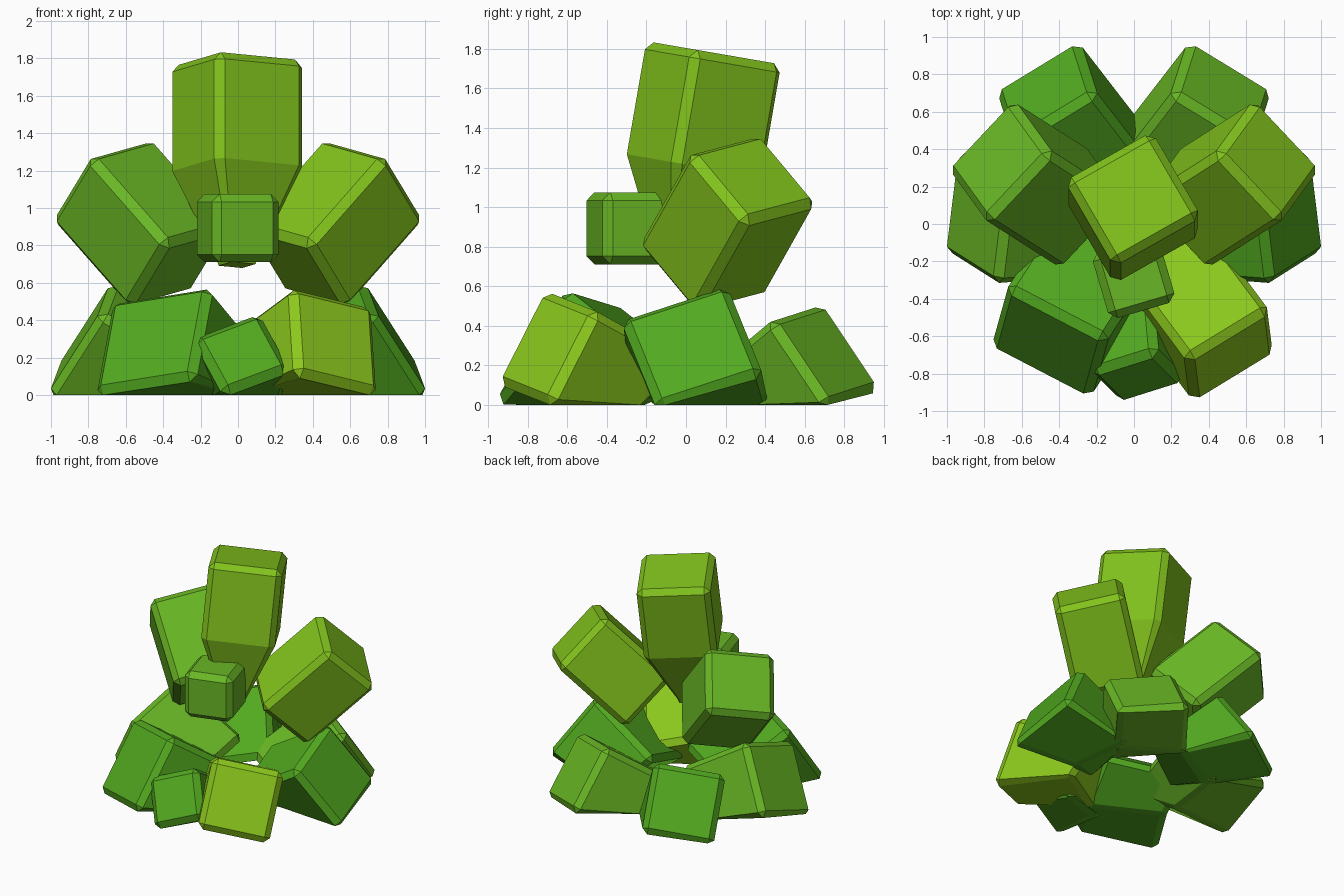
import bpy, bmesh
from mathutils import Vector, Matrix

if "Cube" in bpy.data.objects:
    bpy.data.objects.remove(bpy.data.objects["Cube"])

BEVEL = 0.042


def material(name, rgb):
    m = bpy.data.materials.new(name)
    m.diffuse_color = (*rgb, 1)
    m.use_nodes = True
    m.node_tree.nodes["Principled BSDF"].inputs["Base Color"].default_value = m.diffuse_color
    return m


YELLOW = material("yellow_green", (0.26, 0.58, 0.012))
OLIVE = material("olive_green", (0.22, 0.54, 0.012))
MID = material("mid_green", (0.14, 0.47, 0.018))
GREEN = material("leaf_green", (0.085, 0.40, 0.014))


def leaf(name, mat, tip, normal, edge, width, height, length, tail=0.0):
    """Chamfered block whose outer face is centred on tip, flattened onto the ground."""
    n = Vector(normal).normalized()
    u = Vector(edge)
    u = (u - n * u.dot(n)).normalized()
    v = n.cross(u)
    bm = bmesh.new()
    bmesh.ops.create_cube(bm, size=1)
    for p in bm.verts:
        p.co = Vector((p.co.x * width, p.co.y * height, (p.co.z - 0.5) * (length + tail)))
    bmesh.ops.bevel(bm, geom=bm.edges[:], offset=BEVEL, segments=1,
                    affect='EDGES', clamp_overlap=True)
    if tail:
        # crease, then narrow the lower end into a stalk
        bmesh.ops.bisect_plane(bm, geom=bm.verts[:] + bm.edges[:] + bm.faces[:],
                               plane_co=(0, 0, -length), plane_no=(0, 0, 1))
        for p in bm.verts:
            if p.co.z < -length - 0.01:
                p.co.x *= 0.32
                p.co.y *= 0.32
    basis = Matrix((u, v, n)).transposed().to_4x4()
    bm.transform(Matrix.Translation(tip) @ basis)
    # squash anything below the ground
    for p in bm.verts:
        p.co.z = max(p.co.z, 0)
    bmesh.ops.recalc_face_normals(bm, faces=bm.faces[:])
    me = bpy.data.meshes.new(name)
    bm.to_mesh(me)
    bm.free()
    ob = bpy.data.objects.new(name, me)
    bpy.context.collection.objects.link(ob)
    me.materials.append(mat)


def flip(p):
    return (-p[0], p[1], p[2])


def pair(name, mat_r, mat_l, tip, normal, edge, *size):
    leaf(name + "_right", mat_r, tip, normal, edge, *size)
    leaf(name + "_left", mat_l, flip(tip), flip(normal), flip(edge), *size)


# crown and the two upper side leaves
leaf("crown_leaf", OLIVE, (-0.005, 0.14, 1.78), (0, 0.17, 0.985), (0.86, 0.5, 0),
     0.54, 0.535, 0.58, 0.52)
pair("upper_leaf", OLIVE, MID, (0.73, 0.345, 1.155), (0.607, 0.388, 0.69),
     (0.32, -0.34, -0.09), 0.52, 0.51, 0.69)

# lower ring
pair("side_leaf", GREEN, MID, (0.848, 0.03, 0.303), (0.852, -0.065, 0.52),
     (-0.06, 0.49, 0.16), 0.57, 0.57, 0.65)
pair("back_leaf", MID, GREEN, (0.48, 0.713, 0.262), (0.51, 0.66, 0.55),
     (0.41, -0.25, -0.08), 0.53, 0.53, 0.64)
leaf("front_right_leaf", YELLOW, (0.525, -0.712, 0.297), (0.545, -0.73, 0.405),
     (0.41, 0.25, -0.10), 0.53, 0.53, 0.65)
leaf("front_left_leaf", GREEN, (-0.463, -0.645, 0.303), (-0.452, -0.70, 0.548),
     (0.50, -0.26, 0.08), 0.61, 0.60, 0.65)

# small front leaves
leaf("small_front_leaf", GREEN, (0.022, -0.83, 0.23), (0.08, -0.86, 0.51),
     (0.32, 0.10, 0.12), 0.40, 0.39, 0.47)
leaf("small_cube_leaf", MID, (-0.002, -0.285, 1.075), (0, 0, 1), (0.34, 0.10, 0),
     0.37, 0.37, 0.365)
